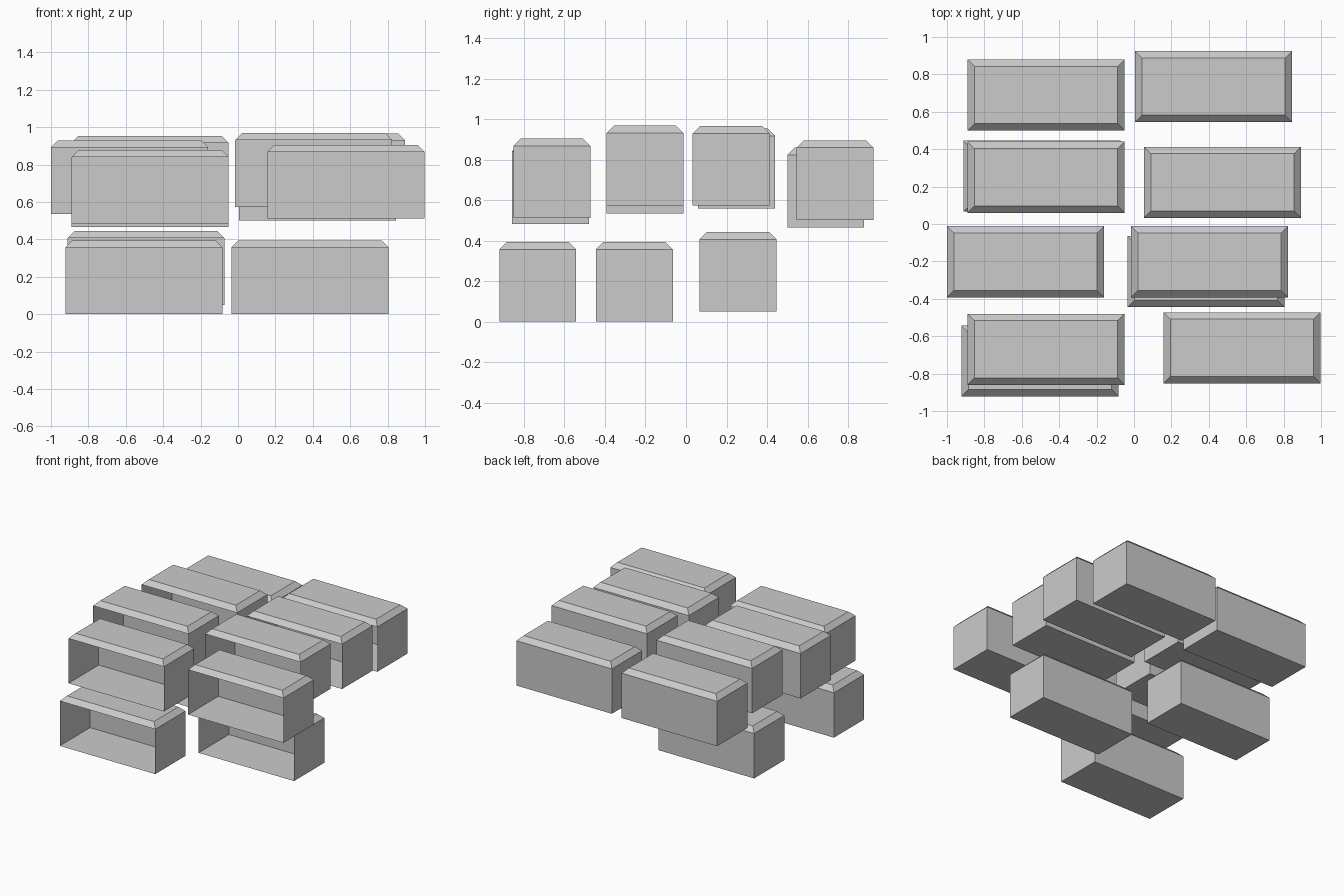
import bpy, bmesh

if "Cube" in bpy.data.objects:
    bpy.data.objects.remove(bpy.data.objects["Cube"])

L, W, H, C = 0.84, 0.38, 0.394, 0.037  # length, depth, height, chamfer


def crate_mesh():
    """Thin-walled block: chamfered top, closed bottom, open front."""
    bm = bmesh.new()

    def ring(inset, z):
        x, y = L / 2 - inset, W / 2 - inset
        return [bm.verts.new(p) for p in ((-x, -y, z), (x, -y, z), (x, y, z), (-x, y, z))]

    rings = [ring(0, 0), ring(0, H - C), ring(C, H)]
    bm.faces.new(rings[0][::-1])
    bm.faces.new(rings[2])
    for level in range(2):
        a, b = rings[level], rings[level + 1]
        for i in range(4):
            if level == 0 and i == 0:
                continue  # open front
            j = (i + 1) % 4
            bm.faces.new((a[i], a[j], b[j], b[i]))
    mesh = bpy.data.meshes.new("block")
    bm.to_mesh(mesh)
    bm.free()
    return mesh


mesh = crate_mesh()

# Left, front and base position of every block
layers = {
    "lower_block": [(-0.923, -0.922, 0.0), (-0.035, -0.445, 0.0), (-0.912, 0.066, 0.05)],
    "upper_block": [
        (-0.89, -0.86, 0.483), (0.157, -0.852, 0.511),
        (-1.0, -0.392, 0.535), (-0.016, -0.392, 0.574),
        (-0.89, 0.06, 0.56), (0.053, 0.033, 0.573),
        (-0.89, 0.50, 0.466), (0.005, 0.545, 0.502),
    ],
}
for name, corners in layers.items():
    for n, (x, y, z) in enumerate(corners, 1):
        ob = bpy.data.objects.new(f"{name}_{n}", mesh)
        ob.location = (x + L / 2, y + W / 2, z)
        bpy.context.collection.objects.link(ob)
